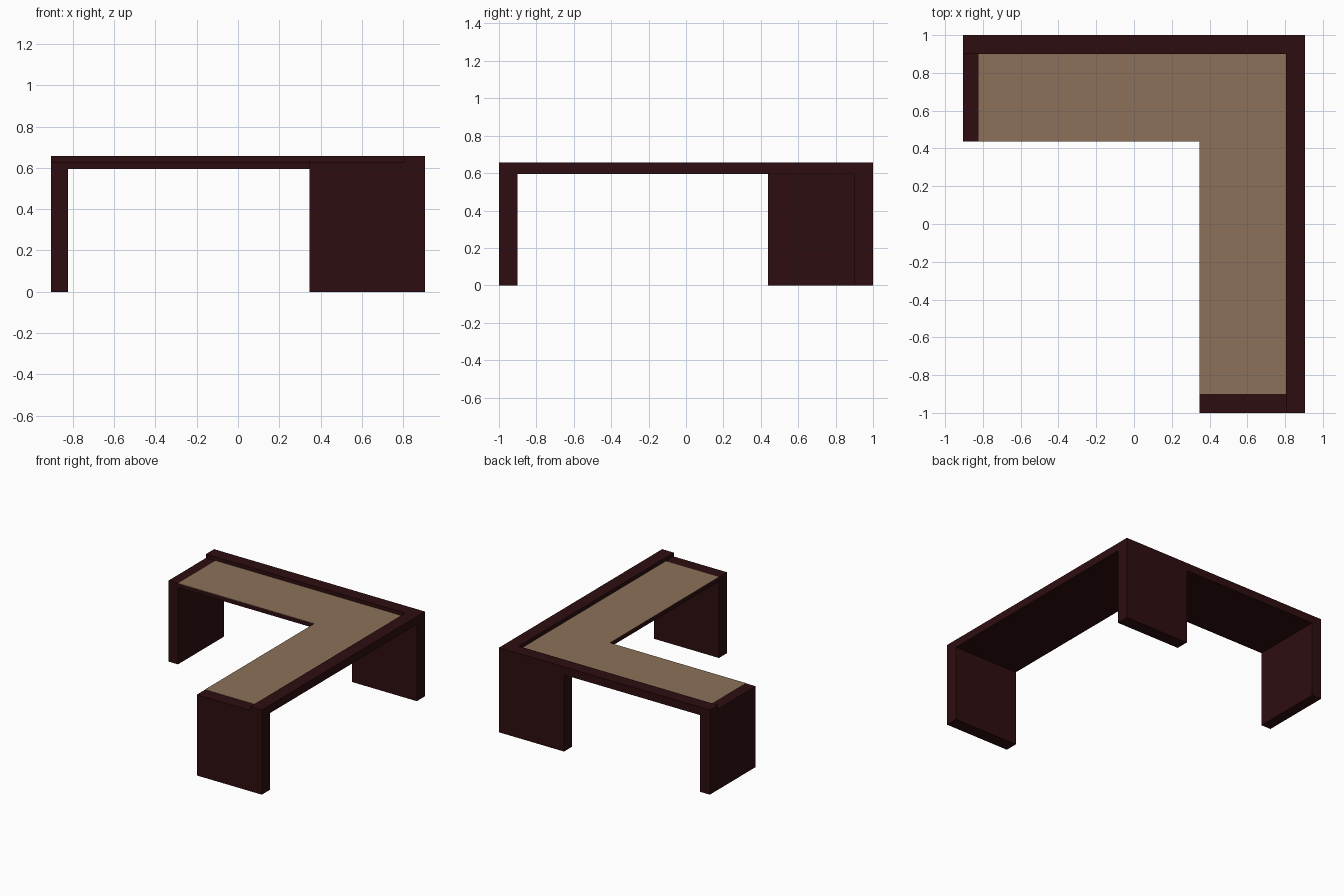
import bpy
import bmesh

if "Cube" in bpy.data.objects:
    bpy.data.objects.remove(bpy.data.objects["Cube"])

# Main dimensions
X, Y = 0.905, 1.0            # half width and half depth
XI, YI = 0.347, 0.438        # inner corner of the L
LEG_TOP, DECK, TOP = 0.595, 0.627, 0.657
RIM = 0.10                   # raised rim width
SIDE = 0.083                 # left end panel thickness


def material(name, rgb):
    m = bpy.data.materials.new(name)
    m.diffuse_color = (*rgb, 1.0)
    m.use_nodes = True
    m.node_tree.nodes["Principled BSDF"].inputs["Base Color"].default_value = m.diffuse_color
    return m


dark_wood = material("dark_wood", (0.027, 0.004, 0.005))
tan_inlay = material("tan_inlay", (0.262, 0.160, 0.098))


def prism(name, outline, z0, z1, mat):
    """Extrude a flat outline (counter-clockwise) from z0 up to z1."""
    bm = bmesh.new()
    face = bm.faces.new([bm.verts.new((x, y, z0)) for x, y in outline])
    ext = bmesh.ops.extrude_face_region(bm, geom=[face], use_keep_orig=True)
    for v in ext["geom"]:
        if isinstance(v, bmesh.types.BMVert):
            v.co.z = z1
    bmesh.ops.recalc_face_normals(bm, faces=bm.faces[:])
    me = bpy.data.meshes.new(name)
    bm.to_mesh(me)
    bm.free()
    me.materials.append(mat)
    ob = bpy.data.objects.new(name, me)
    bpy.context.collection.objects.link(ob)
    return ob


def box(name, x0, x1, y0, y1, z0, z1):
    return prism(name, [(x0, y0), (x1, y0), (x1, y1), (x0, y1)], z0, z1, dark_wood)


def ell(x0, x1, y0, y1):
    """L outline sharing the inner corner (XI, YI)."""
    return [(XI, y0), (x1, y0), (x1, y1), (x0, y1), (x0, YI), (XI, YI)]


# L-shaped desktop board
prism("desktop", ell(-X, X, -Y, Y), LEG_TOP, DECK, dark_wood)

# Tan writing surface laid on the board
prism("writing_surface", ell(-X + SIDE, X - RIM, -Y + RIM, Y - RIM),
      DECK - 0.002, DECK + 0.002, tan_inlay)

# Raised rim along the back and right edges
prism("raised_rim", [(X - RIM, -Y), (X, -Y), (X, Y), (-X, Y),
                     (-X, Y - RIM), (X - RIM, Y - RIM)], DECK, TOP, dark_wood)

# Panel legs: left end, front end and back corner
box("left_leg", -X, -X + SIDE, YI, Y, 0, LEG_TOP)
box("front_leg", XI, X, -Y, -Y + RIM, 0, LEG_TOP)
box("corner_leg", XI, X, Y - RIM, Y, 0, LEG_TOP)
